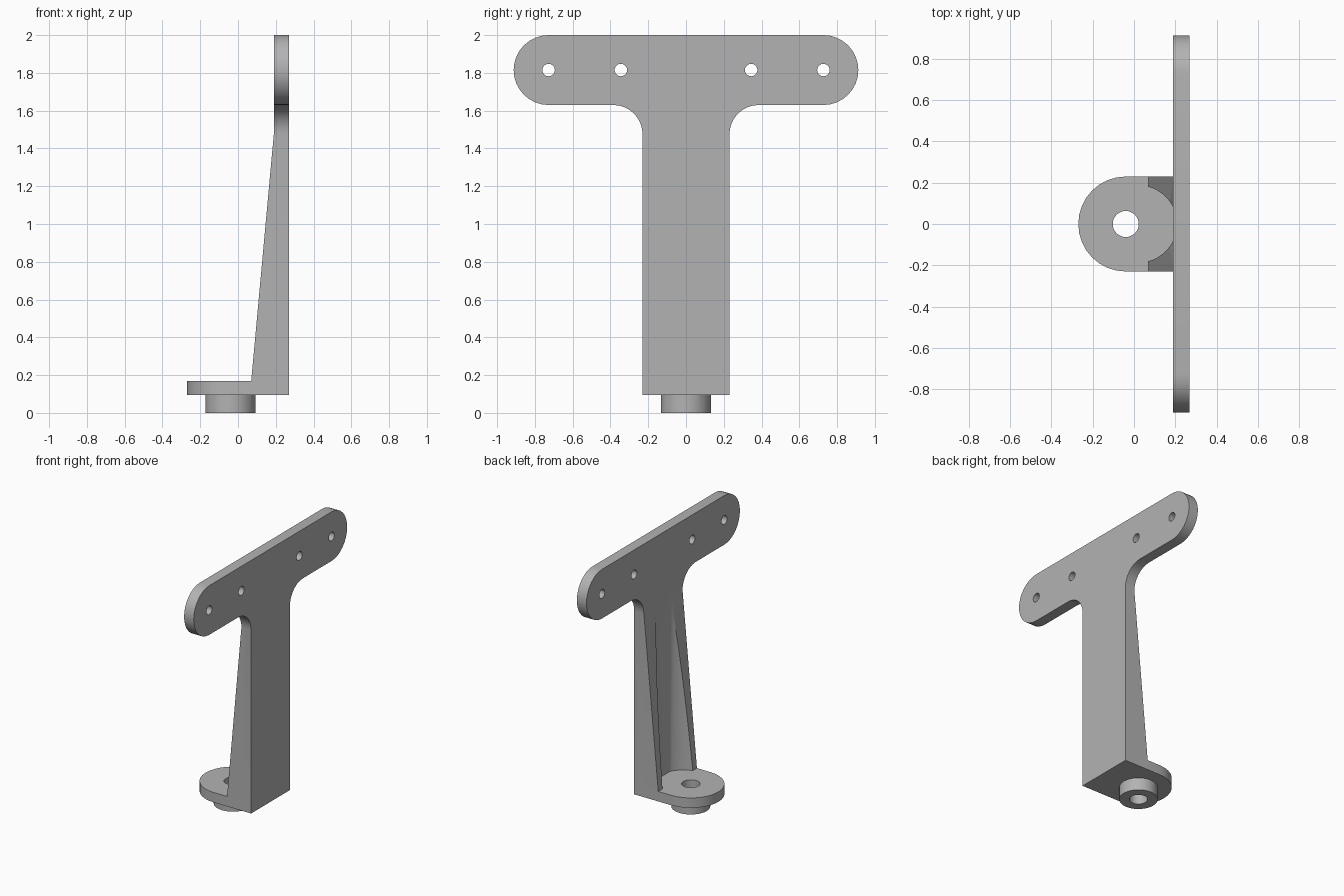
import bpy, bmesh, math
from mathutils import Vector

cube = bpy.data.objects.get("Cube")
if cube:
    bpy.data.objects.remove(cube, do_unlink=True)

grey = bpy.data.materials.new("plain grey")
grey.use_nodes = True
colour = (0.45, 0.45, 0.45, 1)
grey.diffuse_color = colour
grey.node_tree.nodes["Principled BSDF"].inputs["Base Color"].default_value = colour


def arc(cx, cy, r, start, end, steps=12):
    """Points along an arc, angles in degrees."""
    angles = [math.radians(start + (end - start) * i / steps) for i in range(steps + 1)]
    return [(cx + r * math.cos(a), cy + r * math.sin(a)) for a in angles]


def circle(cx, cy, r, steps=32):
    return arc(cx, cy, r, 0, 360, steps)[:-1]


def prism(name, outline, axis, low, high):
    """Extrude a flat outline along x, y or z."""
    place = {"x": lambda a, b, d: (d, a, b),
             "y": lambda a, b, d: (a, d, b),
             "z": lambda a, b, d: (a, b, d)}[axis]
    bm = bmesh.new()
    face = bm.faces.new([bm.verts.new(place(a, b, low)) for a, b in outline])
    grown = bmesh.ops.extrude_face_region(bm, geom=[face])["geom"]
    shift = Vector(place(0, 0, high - low))
    bmesh.ops.translate(bm, vec=shift, verts=[v for v in grown if isinstance(v, bmesh.types.BMVert)])
    bmesh.ops.recalc_face_normals(bm, faces=bm.faces)
    mesh = bpy.data.meshes.new(name)
    bm.to_mesh(mesh)
    bm.free()
    mesh.materials.append(grey)
    ob = bpy.data.objects.new(name, mesh)
    bpy.context.collection.objects.link(ob)
    return ob


def combine(target, other, operation):
    """Apply a boolean and discard the helper."""
    mod = target.modifiers.new("join", "BOOLEAN")
    mod.operation, mod.solver, mod.object = operation, "EXACT", other
    bpy.ops.object.select_all(action="DESELECT")
    bpy.context.view_layer.objects.active = target
    target.select_set(True)
    bpy.ops.object.modifier_apply(modifier=mod.name)
    bpy.data.objects.remove(other, do_unlink=True)


front, back = 0.19, 0.27        # plate thickness along x
half, floor, deck = 0.23, 0.095, 0.17
mid, end_r, end_y = 1.815, 0.185, 0.7275
fillet = 0.155
pin_x = -0.04

# T-shaped plate with rounded arms and filleted stem
side = [(half, floor)]
side += arc(half + fillet, mid - end_r - fillet, fillet, 180, 90, 8)
side += arc(end_y, mid, end_r, -90, 90, 16)
bracket = prism("bracket", side + [(-y, z) for y, z in reversed(side)], "x", front, back)

# Tapered stem rib, hollowed by a round channel
slope = [(0.23, floor), (0.07, floor), (0.07, deck), (front, 1.48), (0.23, 1.48)]
rib = prism("stem_rib", slope, "y", -half, half)
channel = prism("channel_cutter", circle(0.021, 0, 0.187, 48), "z", deck, 1.7)
combine(rib, channel, "DIFFERENCE")
combine(bracket, rib, "UNION")

# Rounded foot and the boss under it
foot = [(back, -half), (back, half)] + arc(pin_x, 0, half, 90, 270, 16)
combine(bracket, prism("foot", foot, "z", floor, deck), "UNION")
combine(bracket, prism("boss", circle(pin_x, 0, 0.133), "z", 0, floor + 0.03), "UNION")

# Pin hole and four screw holes
combine(bracket, prism("pin_cutter", circle(pin_x, 0, 0.063), "z", -0.1, 0.3), "DIFFERENCE")
for y in (-end_y, -0.345, 0.345, end_y):
    combine(bracket, prism("screw_cutter", circle(y, mid, 0.033, 20), "x", 0.1, 0.4), "DIFFERENCE")

bpy.ops.object.shade_smooth_by_angle(angle=math.radians(30))
